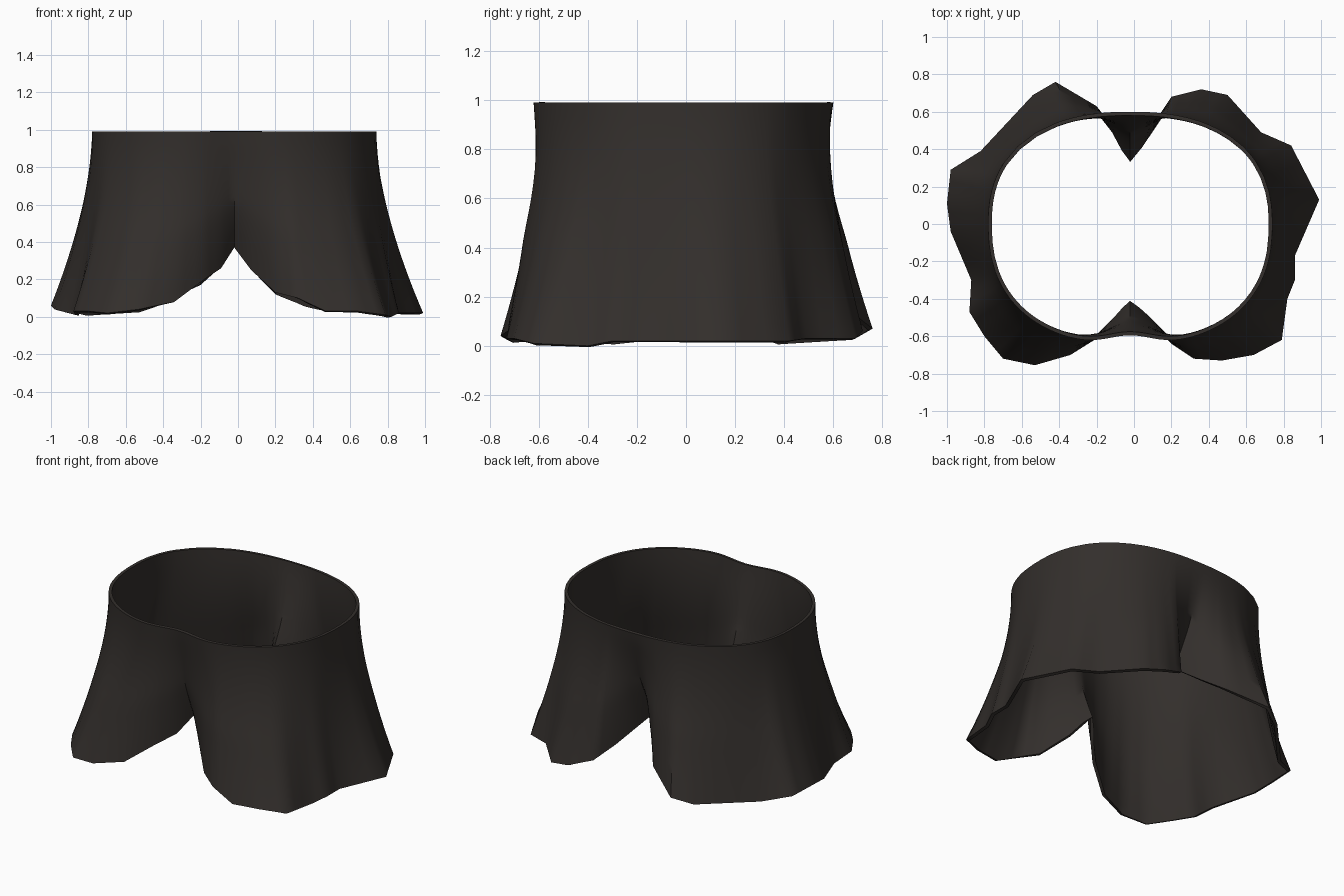
import bpy, bmesh, math
from mathutils import Vector

if "Cube" in bpy.data.objects:
    bpy.data.objects.remove(bpy.data.objects["Cube"])

# Hem outline, counter-clockwise, with the front and back notches
HEM = [(.99, .13, .02), (.84, .42, .02), (.68, .49, .03), (.50, .69, .03),
       (.36, .72, .06), (.20, .68, .12), (.12, .56, .20), (-.02, .35, .37),
       (-.10, .50, .26), (-.20, .63, .17), (-.42, .76, .07), (-.54, .69, .03),
       (-.82, .39, .01), (-.98, .29, .05), (-1.0, .11, .06), (-.98, -.04, .04),
       (-.87, -.30, .01), (-.88, -.47, .03), (-.80, -.60, .03), (-.70, -.72, .02),
       (-.53, -.755, .04), (-.34, -.70, .08), (-.18, -.60, .20), (-.09, -.51, .26),
       (-.02, -.43, .37), (.07, -.51, .25), (.20, -.64, .13), (.32, -.72, .10),
       (.47, -.73, .03), (.64, -.70, .03), (.79, -.62, .01), (.82, -.40, .00),
       (.86, -.30, .02), (.86, -.17, .02)]
ROWS, SUB = 16, 3


def waist(angle):
    """Waist ring: rounded box with a dent at the front centre."""
    c, s = math.cos(angle), math.sin(angle)
    b = .60 if s > 0 else .645
    r = (abs(c / .76) ** 2.35 + abs(s / b) ** 2.35) ** (-1 / 2.35)
    x, y = r * c, r * s
    if s < 0:
        y += .05 * math.exp(-(x / .17) ** 2)
    return Vector((x - .02, y, .99))


# Flared cloth wall
bm = bmesh.new()
cols = []
for i, p in enumerate(HEM):
    a, b = Vector(p), Vector(HEM[(i + 1) % len(HEM)])
    for k in range(SUB):
        low = a.lerp(b, k / SUB)
        top = waist(math.atan2(low.y, low.x + .02))
        col = []
        for j in range(ROWS + 1):
            t = j / ROWS
            q = top.lerp(low, t ** 1.65)
            q.z = top.z + (low.z - top.z) * t
            # slight pinch below the waist edge
            pinch = 1 - .02 * math.sin(math.pi * min(1, t / .6))
            q.y *= pinch
            col.append(bm.verts.new(q))
        cols.append(col)
for i, c in enumerate(cols):
    d = cols[(i + 1) % len(cols)]
    for j in range(ROWS):
        bm.faces.new((c[j], c[j + 1], d[j + 1], d[j]))
mesh = bpy.data.meshes.new("short_skirt")
bm.to_mesh(mesh)
bm.free()
skirt = bpy.data.objects.new("short_skirt", mesh)
bpy.context.collection.objects.link(skirt)

# Thin fabric thickness
solid = skirt.modifiers.new("thickness", 'SOLIDIFY')
solid.thickness = .02
solid.offset = -1

# Dark cloth
mat = bpy.data.materials.new("dark_cloth")
mat.diffuse_color = (.033, .028, .025, 1)
mat.use_nodes = True
mat.node_tree.nodes["Principled BSDF"].inputs["Base Color"].default_value = mat.diffuse_color
mesh.materials.append(mat)

bpy.context.view_layer.objects.active = skirt
skirt.select_set(True)
bpy.ops.object.modifier_apply(modifier=solid.name)
bpy.ops.object.shade_smooth_by_angle(angle=math.radians(50))
